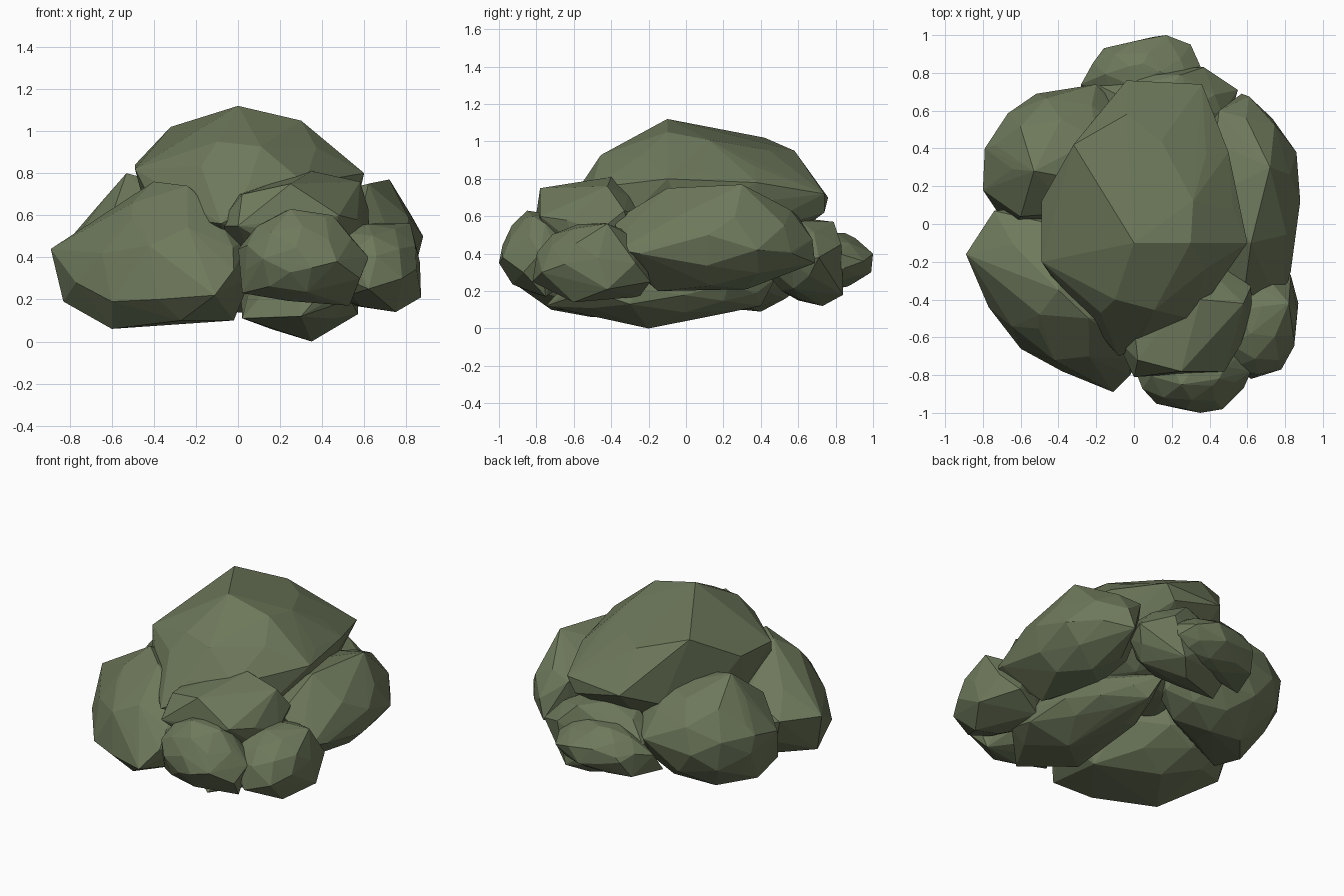
import bpy
import bmesh
import random
from math import radians
from mathutils import Euler, Matrix, Vector

default_cube = bpy.data.objects.get("Cube")
if default_cube:
    bpy.data.objects.remove(default_cube, do_unlink=True)

random.seed(7)

# One flat leaf colour for the whole bush
leaf = bpy.data.materials.new("moss_green")
leaf.use_nodes = True
leaf_colour = (.155, .19, .105, 1)
leaf.diffuse_color = leaf_colour
shader = leaf.node_tree.nodes["Principled BSDF"]
shader.inputs["Base Color"].default_value = leaf_colour
shader.inputs["Roughness"].default_value = .9


def lump(name, centre, radii, corners, turn=0):
    """Faceted boulder shape: a squashed icosphere whose hull is pulled out to a few corners."""
    bm = bmesh.new()
    bmesh.ops.create_icosphere(bm, subdivisions=2, radius=1)
    spin = Euler([random.uniform(0, 3) for axis in "xyz"]).to_matrix()
    heading = Matrix.Rotation(radians(turn), 3, "Z")
    size = Matrix.Diagonal(Vector(radii))
    for vert in bm.verts:
        direction = spin @ vert.co * random.uniform(.92, .99)
        vert.co = Vector(centre) + heading @ size @ direction
    # Keep only the points, add the corners, then wrap them in a convex skin
    bmesh.ops.delete(bm, geom=bm.edges[:], context="EDGES_FACES")
    for corner in corners:
        bm.verts.new(corner)
    hull = bmesh.ops.convex_hull(bm, input=bm.verts[:])
    inside = {g for g in hull["geom_interior"] + hull["geom_unused"]
              if isinstance(g, bmesh.types.BMVert)}
    bmesh.ops.delete(bm, geom=list(inside), context="VERTS")
    bmesh.ops.recalc_face_normals(bm, faces=bm.faces[:])
    mesh = bpy.data.meshes.new(name)
    bm.to_mesh(mesh)
    bm.free()
    mesh.materials.append(leaf)
    part = bpy.data.objects.new(name, mesh)
    bpy.context.collection.objects.link(part)
    return part


# Tall crown in the middle
lump("crown", (.05, .03, .68), (.53, .67, .40), [
    (0, -.1, 1.12), (.3, -.1, 1.05), (-.32, .42, 1.02), (-.04, .58, .95),
    (.36, .74, .72), (-.04, .76, .7), (.3, .74, .62), (.6, -.1, .8),
    (-.49, .12, .84), (-.49, -.2, .82), (-.1, -.4, .95), (-.08, -.7, .56),
    (.5, .38, .78), (-.38, -.36, .6)])

# Long diagonal mass on the front, on the -x side, leaning outward at its foot
lump("front_right_mass", (-.35, -.35, .37), (.55, .36, .31), [
    (-.89, -.16, .44), (-.83, -.2, .19), (-.74, .07, .45), (-.11, -.89, .22),
    (-.02, -.8, .34), (-.27, -.72, .1), (-.6, -.5, .06), (-.02, -.4, .1),
    (-.24, -.5, .74), (-.4, -.35, .76), (-.6, -.66, .19), (-.77, -.44, .28),
    (-.38, -.78, .2), (-.5, -.48, .66)], turn=-45)

# Rounded mass behind it
lump("back_right_mass", (-.37, .36, .43), (.43, .38, .34), [
    (-.8, .18, .45), (-.79, .4, .5), (-.67, .56, .48), (-.44, .68, .5),
    (-.53, .28, .8), (-.2, .74, .45), (-.66, -.03, .16), (-.6, .04, .6),
    (-.5, .4, .09), (-.67, .2, .11)])

# Long mass along the +x side
lump("left_mass", (.58, .15, .47), (.3, .54, .28), [
    (.57, .69, .35), (.88, .12, .5), (.86, .38, .42), (.72, .3, .77),
    (.62, -.1, .75), (.83, -.25, .4), (.72, .57, .4), (.6, -.15, .2),
    (.58, -.38, .58), (.45, .6, .6), (.8, -.36, .42)])

# Low keel that the bush rests on
lump("base", (.3, -.14, .21), (.28, .55, .18), [
    (.35, -.2, 0), (.02, -.5, .11), (.57, -.3, .13), (.3, -.75, .12),
    (.22, .4, .12), (.16, .48, .27)], turn=8)

# Shelf on the front, under the crown
lump("front_shelf", (.27, -.47, .54), (.37, .33, .25), [
    (.35, -.4, .81), (.02, -.72, .7), (.25, -.78, .75), (.58, -.42, .76),
    (-.1, -.6, .55), (.48, -.78, .6), (.62, -.33, .63), (0, -.81, .55)])

# Small clumps around the foot
lump("front_clump", (.29, -.78, .4), (.3, .22, .23), [
    (.35, -1, .35), (.47, -.98, .38), (.25, -.85, .63), (.45, -.82, .6),
    (.58, -.87, .3), (.02, -.8, .23), (.53, -.75, .17), (.62, -.78, .4)])

lump("front_left_clump", (.63, -.51, .36), (.25, .31, .22), [
    (.87, -.42, .21), (.75, -.6, .14), (.62, -.82, .25), (.78, -.77, .3),
    (.82, -.42, .56), (.83, -.27, .35), (.74, -.19, .25), (.55, -.25, .17)])

lump("back_clump", (.17, .63, .37), (.38, .21, .24), [
    (.2, .73, .12), (.3, .84, .18), (.37, .83, .45), (-.2, .74, .4),
    (.55, .71, .38), (.25, .79, .57), (-.12, .6, .15)])

lump("back_small_clump", (.06, .8, .36), (.32, .19, .16), [
    (.17, 1, .4), (.1, .99, .3), (-.16, .93, .35), (.3, .95, .36),
    (.05, .85, .51), (-.28, .74, .36), (-.2, .86, .24), (-.28, .64, .23)])
